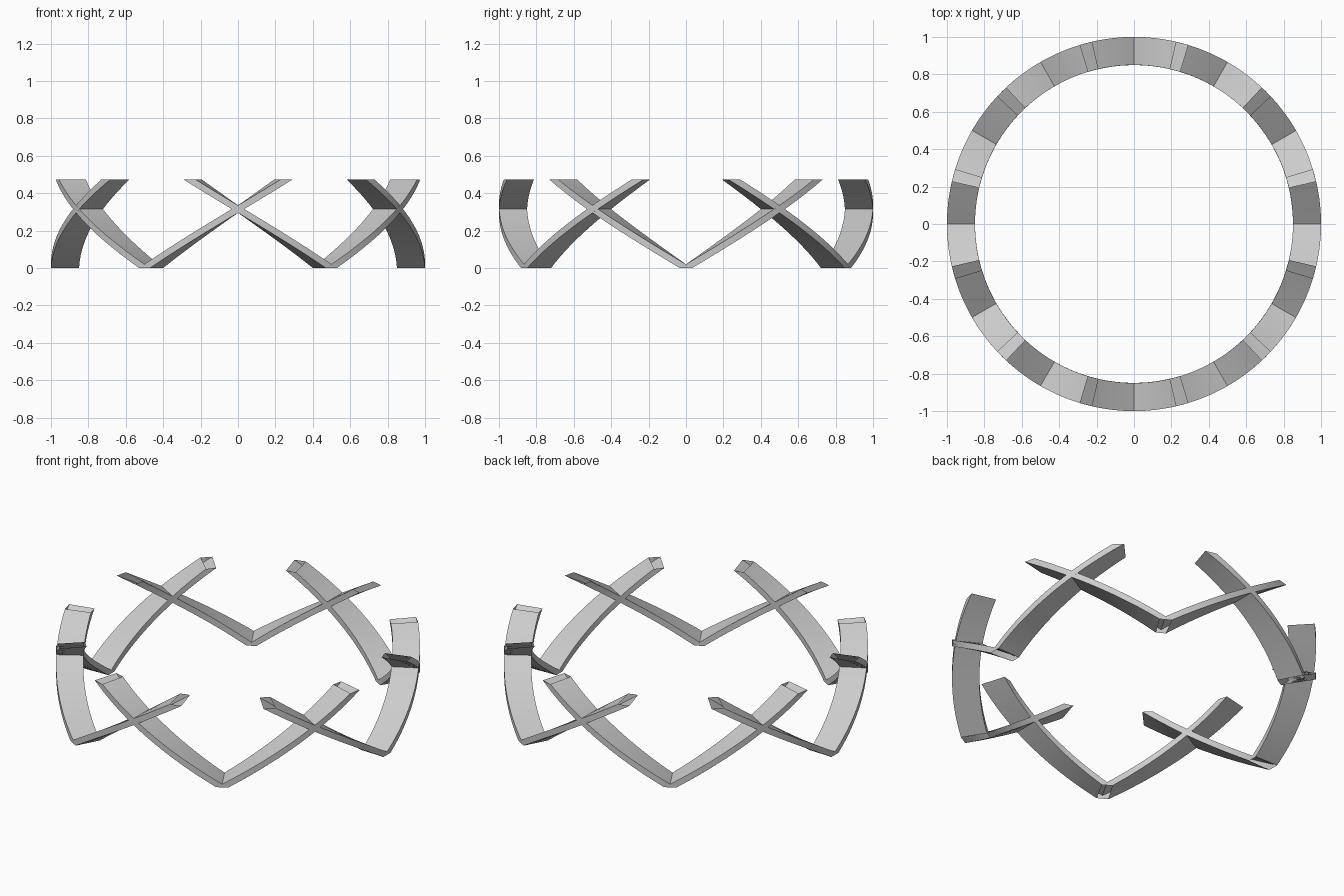
import bpy, bmesh
from math import radians, cos, sin

cube = bpy.data.objects.get("Cube")
if cube:
    bpy.data.objects.remove(cube, do_unlink=True)

OUTER, INNER = 1.0, 0.85   # ring radii
HEIGHT = 0.473             # open top rim
SWEEP = 45                 # degrees climbed by each arm
HALF = 1.9                 # half width of an arm in degrees
NOTCH = HEIGHT * HALF / SWEEP
STEPS = 32

grey = bpy.data.materials.new("plain_grey")
grey.use_nodes = True
colour = (0.6, 0.6, 0.6, 1)
grey.diffuse_color = colour
grey.node_tree.nodes["Principled BSDF"].inputs["Base Color"].default_value = colour


def polar(bm, radius, degrees, z):
    a = radians(degrees)
    return bm.verts.new((radius * cos(a), radius * sin(a), z))


def build_v_strut(name, centre):
    """Two spiral arms rising from one foot, hollow and open at foot and tips."""
    bm = bmesh.new()
    rises = [(-1, 1 - i / STEPS) for i in range(STEPS + 1)]
    rises += [(1, i / STEPS) for i in range(STEPS + 1)]
    columns = []
    for side, s in rises:
        top = centre + side * (SWEEP - HALF) * s
        low = centre + side * (HALF + SWEEP * s)
        top_z = NOTCH + (HEIGHT - NOTCH) * s
        columns.append((polar(bm, OUTER, low, HEIGHT * s), polar(bm, OUTER, top, top_z),
                        polar(bm, INNER, top, top_z), polar(bm, INNER, low, HEIGHT * s)))
    for i, (a, b) in enumerate(zip(columns, columns[1:])):
        for j in range(4):
            k = (j + 1) % 4
            if i == STEPS and j in (1, 3):
                continue           # ridge above the foot, opening below it
            bm.faces.new((a[j], b[j], b[k], a[k]))
    bmesh.ops.remove_doubles(bm, verts=bm.verts, dist=1e-5)
    mesh = bpy.data.meshes.new(name)
    bm.to_mesh(mesh)
    bm.free()
    mesh.materials.append(grey)
    strut = bpy.data.objects.new(name, mesh)
    bpy.context.collection.objects.link(strut)
    return strut


# Six V struts crossing their neighbours around the ring
bpy.ops.object.select_all(action='DESELECT')
for n in range(6):
    strut = build_v_strut(f"v_strut_{n + 1}", n * 60)
    strut.select_set(True)
    bpy.context.view_layer.objects.active = strut
bpy.ops.object.shade_smooth_by_angle(angle=radians(30))
